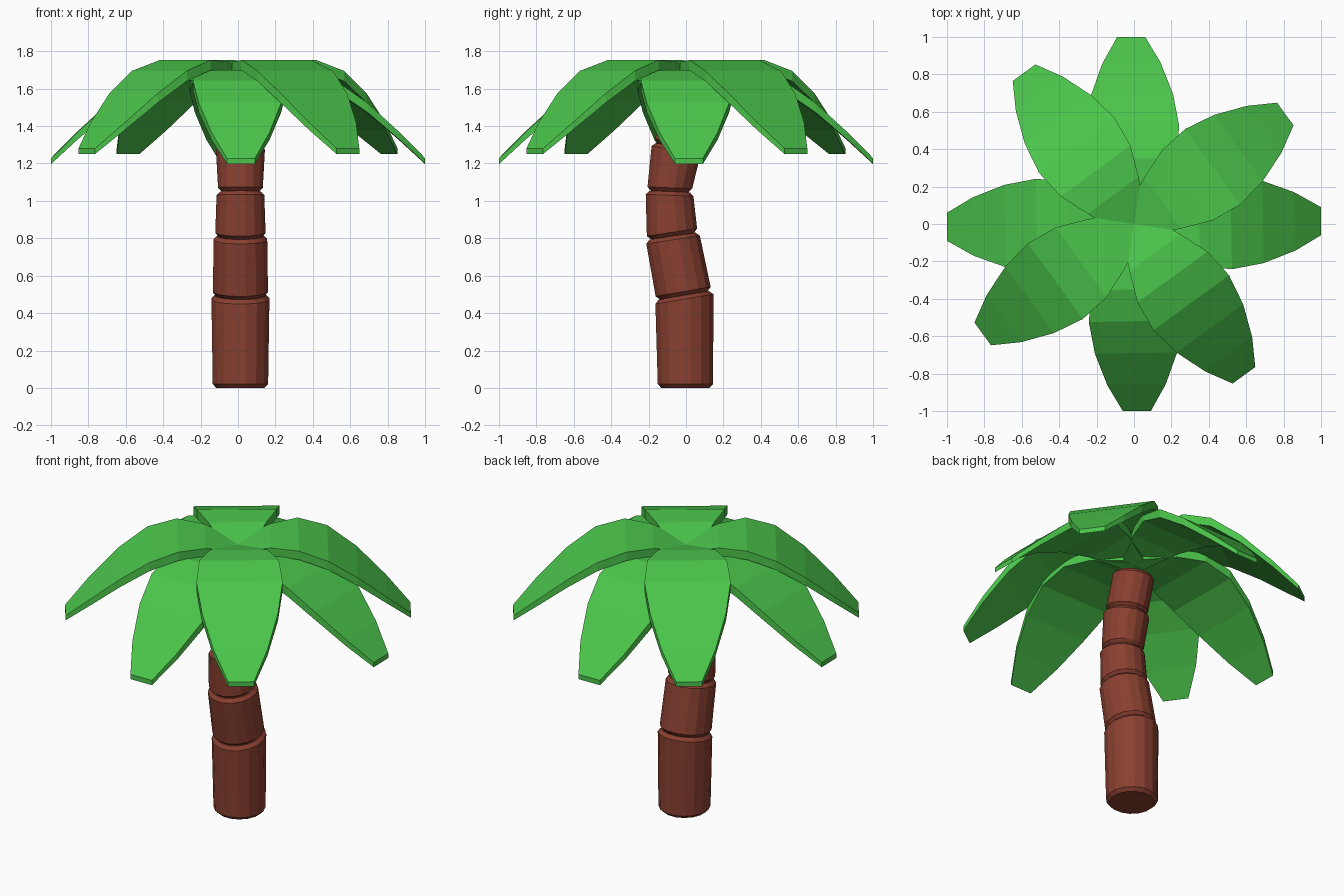
import bpy, bmesh
from math import sin, cos, pi, radians

cube = bpy.data.objects.get("Cube")
if cube:
    bpy.data.objects.remove(cube, do_unlink=True)


def make_material(name, rgb):
    mat = bpy.data.materials.new(name)
    mat.use_nodes = True
    color = (*rgb, 1.0)
    mat.diffuse_color = color
    bsdf = next(n for n in mat.node_tree.nodes if n.type == 'BSDF_PRINCIPLED')
    bsdf.inputs["Base Color"].default_value = color
    bsdf.inputs["Roughness"].default_value = 0.9
    return mat


bark = make_material("bark brown", (0.25, 0.051, 0.03))
leaf = make_material("leaf green", (0.07, 0.56, 0.07))


def loft(name, rings, mat):
    """Skin a list of equal-length closed rings and cap both ends."""
    bm = bmesh.new()
    loops = [[bm.verts.new(p) for p in ring] for ring in rings]
    n = len(loops[0])
    for a, b in zip(loops, loops[1:]):
        for i in range(n):
            j = (i + 1) % n
            bm.faces.new((a[i], a[j], b[j], b[i]))
    bm.faces.new(loops[0])
    bm.faces.new(loops[-1])
    bmesh.ops.recalc_face_normals(bm, faces=bm.faces)
    mesh = bpy.data.meshes.new(name)
    bm.to_mesh(mesh)
    bm.free()
    mesh.materials.append(mat)
    obj = bpy.data.objects.new(name, mesh)
    bpy.context.collection.objects.link(obj)
    return obj


# Trunk: bent stack of bevelled segments between tilted joints
SIDES = 16


def trunk_ring(y, z, tilt, r, lift=0.0):
    pts = []
    for i in range(SIDES):
        a = 2 * pi * (i + 0.5) / SIDES
        pts.append((0.013 + r * cos(a), y - tilt * lift + r * sin(a),
                    z + lift + tilt * r * sin(a)))
    return pts


# joint: y, z, tilt
joints = [(-0.003, 0.0, 0.0), (-0.012, 0.495, 0.17), (-0.072, 0.812, 0.15),
          (-0.087, 1.05, -0.04), (-0.05, 1.29, -0.18), (0.015, 1.52, -0.25)]
# bottom and top radius of each segment
radii = [(0.151, 0.158), (0.15, 0.146), (0.137, 0.13),
         (0.122, 0.133), (0.122, 0.12)]
for k, (r0, r1) in enumerate(radii):
    low, high = joints[k], joints[k + 1]
    bevel = 0.02
    loft(f"trunk_segment_{k + 1}", [
        trunk_ring(*low, r0 - bevel),
        trunk_ring(*low, r0, bevel),
        trunk_ring(*high, r1, -bevel),
        trunk_ring(*high, r1 - bevel)], bark)

# Fronds: length, half width, top height, thickness
stations = [(0.0, 0.08, 1.69, 0.045), (0.19, 0.168, 1.745, 0.05),
            (0.35, 0.231, 1.753, 0.055), (0.52, 0.25, 1.695, 0.055),
            (0.69, 0.22, 1.575, 0.05), (0.86, 0.156, 1.42, 0.04),
            (1.0, 0.075, 1.28, 0.03)]


def add_frond(name, angle, drop):
    rings = [[(u, -w, z - t), (u, w, z - t), (u, w, z), (u, -w, z)]
             for u, w, z, t in stations]
    frond = loft(name, rings, leaf)
    frond.rotation_euler.z = radians(angle)
    frond.location.z = -drop


for i in range(4):
    add_frond(f"upper_frond_{i + 1}", 36 + 90 * i, 0.0)
    add_frond(f"lower_frond_{i + 1}", 0.9 + 90 * i, 0.052)
